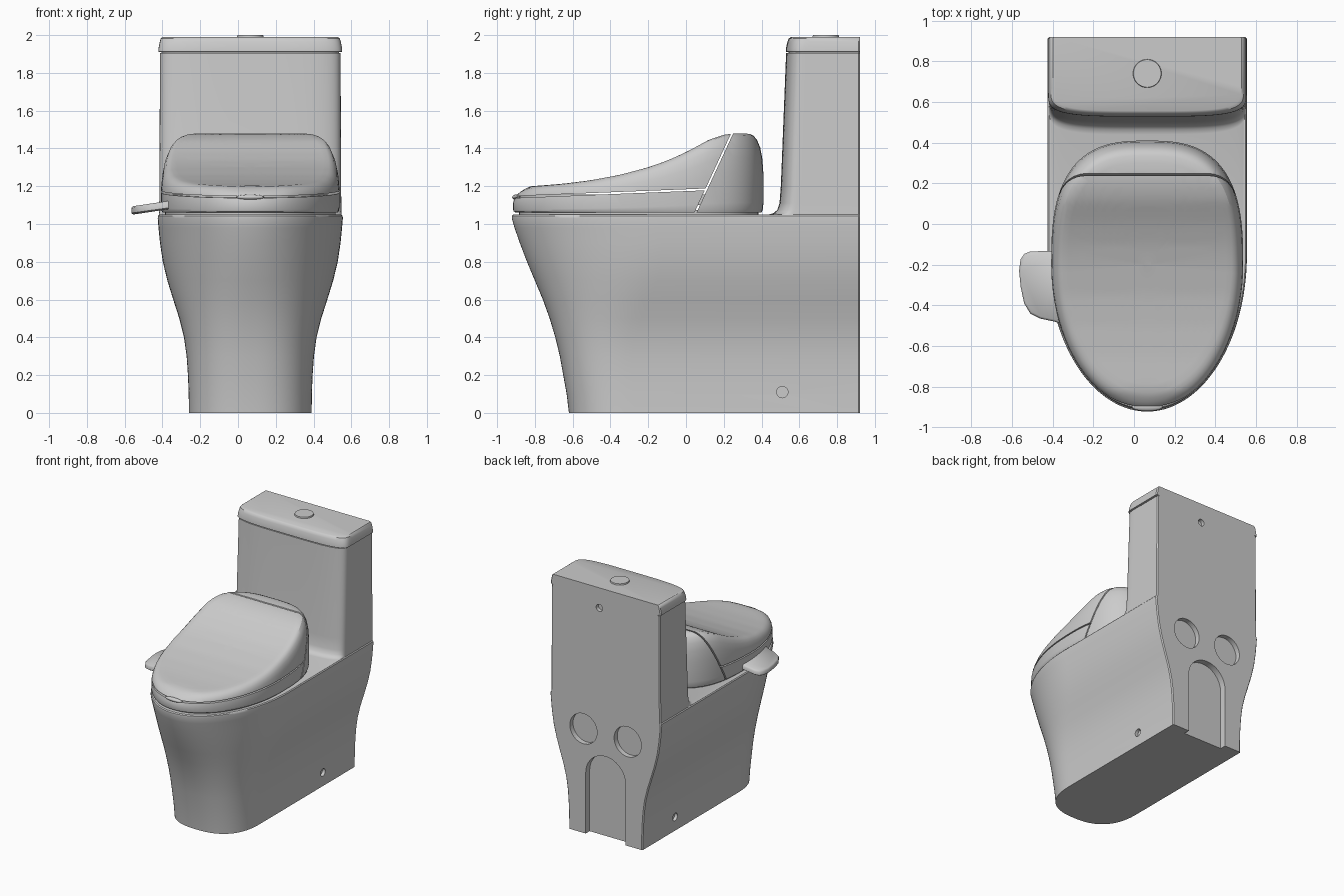
import bpy, bmesh, math
from mathutils import Vector

if "Cube" in bpy.data.objects:
    bpy.data.objects.remove(bpy.data.objects["Cube"])

CX = 0.065          # centre line of the fixture
BACK = 0.92


def finish(name, bm, angle=35):
    bmesh.ops.recalc_face_normals(bm, faces=bm.faces)
    me = bpy.data.meshes.new(name)
    bm.to_mesh(me)
    bm.free()
    ob = bpy.data.objects.new(name, me)
    bpy.context.collection.objects.link(ob)
    smooth(ob, angle)
    return ob


def smooth(ob, angle=35):
    bpy.ops.object.select_all(action='DESELECT')
    ob.select_set(True)
    bpy.context.view_layer.objects.active = ob
    bpy.ops.object.shade_smooth_by_angle(angle=math.radians(angle))


def loft(rings):
    bm = bmesh.new()
    vs = [[bm.verts.new(p) for p in r] for r in rings]
    n = len(vs[0])
    for a, b in zip(vs, vs[1:]):
        for i in range(n):
            j = (i + 1) % n
            bm.faces.new((a[i], a[j], b[j], b[i]))
    bm.faces.new(vs[0])
    bm.faces.new(vs[-1])
    return bm


def spow(v, e):
    return math.copysign(abs(v) ** e, v)


def section(w, yf, depth, n, z, yb=BACK, segs=56):
    """Straight back and sides with a superelliptic front."""
    pts = [(CX + w - 0.008, yb, z), (CX + w, yb - 0.008, z)]
    for i in range(segs + 1):
        a = math.pi * i / segs
        pts.append((CX + w * spow(math.cos(a), 2 / n),
                    yf + depth - depth * max(math.sin(a), 0) ** (2 / n), z))
    return pts + [(CX - w, yb - 0.008, z), (CX - w + 0.008, yb, z)]


def lerp(table, x):
    for (x0, y0), (x1, y1) in zip(table, table[1:]):
        if x <= x1:
            t = max(0, (x - x0) / (x1 - x0))
            return y0 + t * (y1 - y0)
    return table[-1][1]


# Pedestal, bowl and tank: one continuous loft (z, half width, front y)
profile = [(0, .325, -.62), (.1, .326, -.632), (.2, .33, -.65), (.3, .337, -.668),
           (.4, .351, -.692), (.5, .376, -.722), (.6, .408, -.758), (.7, .439, -.8),
           (.8, .463, -.842), (.9, .478, -.88), (.98, .486, -.908), (1.03, .49, -.922),
           (1.043, .489, -.921), (1.05, .483, -.914)]
rings = []
for z, w, yf in profile:
    t = min(1, (w - .325) / .16)
    rings.append(section(w, yf, .35 + .42 * t, 2.5 - .5 * t, z))
for z, w, yf, d in [(1.051, .483, .44, .14), (1.058, .483, .465, .135), (1.075, .482, .483, .128),
                    (1.11, .482, .495, .122), (1.2, .481, .502, .12), (1.905, .478, .53, .12)]:
    rings.append(section(w, yf, d, 4, z))
body = finish("body_and_tank", loft(rings))

# Recesses in the back and the sides
cutters = []


def hole(x, y, z, r, depth, rot):
    bpy.ops.mesh.primitive_cylinder_add(vertices=40, radius=r, depth=depth * 2,
                                        location=(x, y, z), rotation=rot)
    cutters.append(bpy.context.object)


for s in (-1, 1):
    hole(CX + s * .195, BACK, .83, .12, .04, (math.pi / 2, 0, 0))
    hole(CX + s * .326, .51, .11, .03, .025, (0, math.pi / 2, 0))
hole(.12, BACK, 1.83, .028, .03, (math.pi / 2, 0, 0))
arch = [(CX + .175, -.1), (CX - .175, -.1)]
arch += [(CX - .175 * math.cos(math.pi * i / 24), .485 + .175 * math.sin(math.pi * i / 24))
         for i in range(25)]
cutters.append(finish("arch_cutter", loft([[(x, y, z) for x, z in arch] for y in (.87, 1.0)])))
for c in cutters:
    c.hide_render = True
    m = body.modifiers.new("cut", 'BOOLEAN')
    m.operation = 'DIFFERENCE'
    m.solver = 'EXACT'
    m.object = c
    bpy.context.view_layer.objects.active = body
    bpy.ops.object.modifier_apply(modifier=m.name)
for c in cutters:
    bpy.data.objects.remove(c, do_unlink=True)
smooth(body)

# Tank lid and flush button
finish("tank_lid", loft([section(w, yf, .12, 4, z) for z, w, yf in [
    (1.895, .468, .545), (1.911, .47, .543), (1.912, .487, .528), (1.93, .486, .529),
    (1.965, .479, .537), (1.982, .474, .544), (1.99, .464, .556)]]))
bm = bmesh.new()
bmesh.ops.create_cone(bm, cap_ends=True, segments=40, radius1=.072, radius2=.068, depth=.02)
bmesh.ops.translate(bm, verts=bm.verts, vec=(CX, .74, 1.99))
finish("flush_button", bm)

# Egg-shaped seat shell, later split into housing, seat and cover
crown = [(-.915, 1.165), (-.82, 1.2), (-.65, 1.213), (-.5, 1.232), (-.35, 1.26), (-.2, 1.3),
         (-.1, 1.335), (0, 1.38), (.06, 1.412), (.12, 1.445), (.2, 1.472), (.26, 1.48),
         (.35, 1.477), (.41, 1.467)]
Z0 = 1.062


def egg(s, f=None, z=0.0):
    pts = []
    for i in range(96):
        a = 2 * math.pi * i / 96
        c, sn = math.cos(a), math.sin(a)
        n, b = (2.8, .61) if sn > 0 else (2.0, .715)
        x, y = CX + .472 * s * spow(c, 2 / n), -.2 + b * s * spow(sn, 2 / n)
        pts.append((x, y, z if f is None else Z0 + f * (lerp(crown, y) - Z0)))
    return pts


def shell_part(name, cuts):
    """Keep the part of the shell behind every (point, normal) plane."""
    steps = [(.985, 0), (.995, .04), (1, .12), (1, .5), (.99, .7), (.972, .84),
             (.945, .93), (.915, .98), (.88, 1)]
    steps += [(.88 - .06 * k, 1) for k in range(1, 14)] + [(.04, 1)]
    bm = loft([egg(s, f) for s, f in steps])
    for co, no in cuts:
        bmesh.ops.bisect_plane(bm, geom=bm.verts[:] + bm.edges[:] + bm.faces[:], dist=1e-5,
                               plane_co=co, plane_no=no, clear_outer=True)
        bmesh.ops.edgeloop_fill(bm, edges=[e for e in bm.edges if e.is_boundary])
    return finish(name, bm, 30)


diag_p, diag_n = Vector((0, .05, 1.06)), Vector((0, .907, -.42))
seam_p, seam_n = Vector((0, -.9, 1.143)), Vector((0, -.04, 1)).normalized()
gap = .005
shell_part("seat_housing", [(diag_p + diag_n * gap, -diag_n)])
front = (diag_p - diag_n * gap, diag_n)
shell_part("seat_ring", [front, (seam_p - seam_n * gap, seam_n)])
shell_part("seat_cover", [front, (seam_p + seam_n * gap, -seam_n)])

# Inset base under the seat, and dark-gap core between seat and cover
finish("seat_base", loft([egg(.955, z=1.045), egg(.955, z=1.075)]))
finish("seat_core", loft([egg(.96, z=1.1), egg(.95, z=1.155)]))

# Small lift tab on the front of the cover
bm = bmesh.new()
bmesh.ops.create_uvsphere(bm, u_segments=24, v_segments=12, radius=1)
for v in bm.verts:
    v.co = (CX + v.co.x * .075, -.9 + v.co.y * .02, 1.142 + v.co.z * .014)
finish("lift_tab", bm)

# Side control paddle, rising towards the seat
outline = [(-.33, -.5), (-.39, -.48), (-.46, -.465), (-.51, -.44), (-.54, -.39), (-.557, -.31),
           (-.565, -.23), (-.558, -.175), (-.54, -.147), (-.51, -.135), (-.33, -.13)]


def paddle_ring(dz, k):
    return [(-.42 + (x + .42) * k, -.3 + (y + .3) * k, 1.05 + dz + .14 * (x + .565))
            for x, y in outline]


finish("control_paddle", loft([paddle_ring(0, .93), paddle_ring(.008, 1),
                               paddle_ring(.034, 1), paddle_ring(.044, .94)]), 50)
